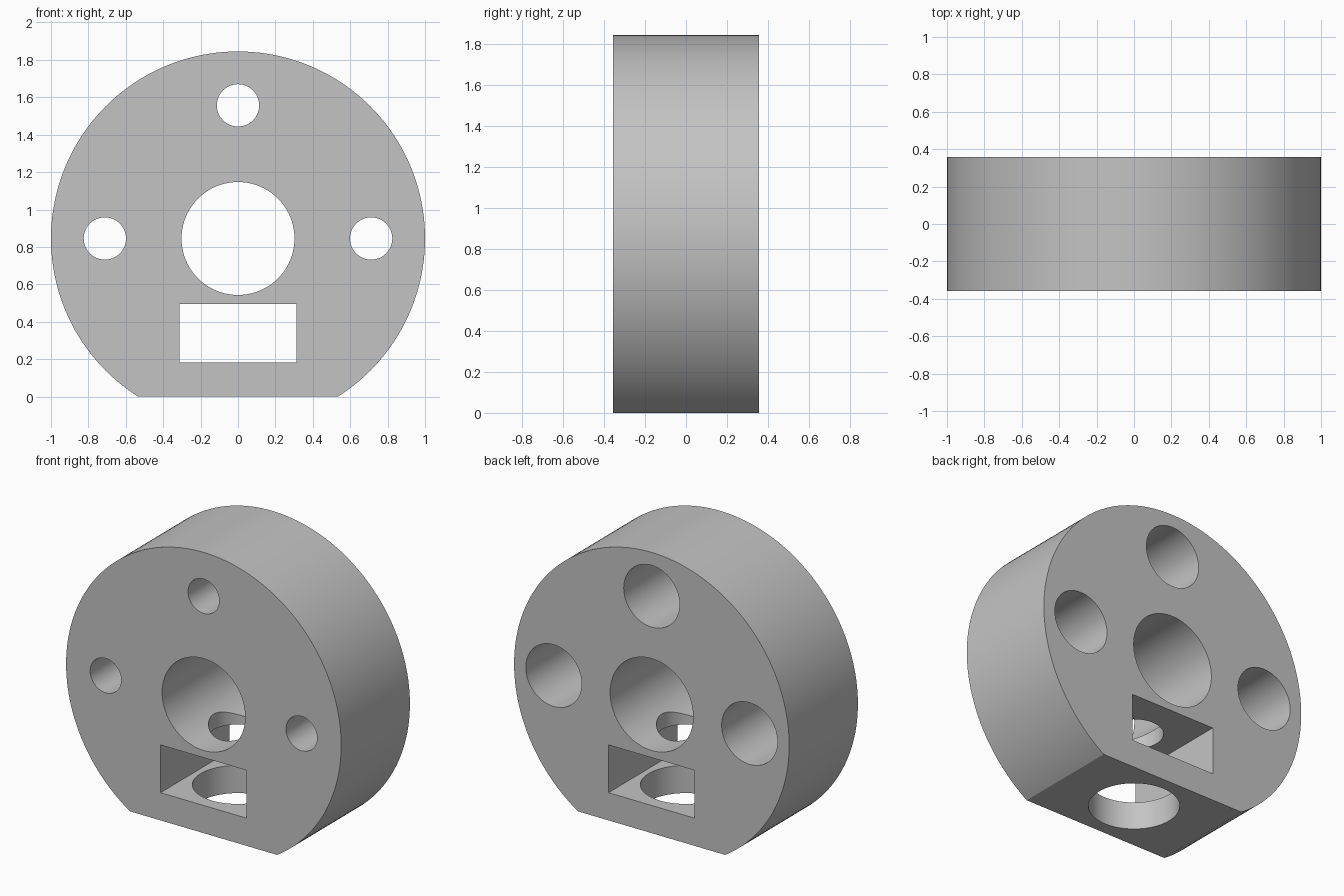
import bpy
from math import radians

if "Cube" in bpy.data.objects:
    bpy.data.objects.remove(bpy.data.objects["Cube"], do_unlink=True)

CENTRE = 0.845     # height of the disc axis
HALF = 0.357       # half thickness
BOLT = 0.712       # bolt circle radius
BORE_DEPTH = 0.462
OVER = 0.1         # cutter overshoot

grey = bpy.data.materials.new("light grey")
grey.use_nodes = True
colour = (0.55, 0.55, 0.55, 1)
grey.diffuse_color = colour
grey.node_tree.nodes["Principled BSDF"].inputs["Base Color"].default_value = colour


def cylinder(name, radius, start, end, x=0, z=CENTRE, upright=False, sides=96):
    """Round bar from start to end along y, or along z when upright."""
    mid = (start + end) / 2
    bpy.ops.mesh.primitive_cylinder_add(
        vertices=sides, radius=radius, depth=end - start,
        location=(0, 0, mid) if upright else (x, mid, z),
        rotation=(0 if upright else radians(90), 0, 0))
    ob = bpy.context.object
    ob.name = name
    bpy.ops.object.transform_apply(location=True, rotation=True, scale=True)
    return ob


def box(name, width, bottom, top):
    """Block running right through the thickness."""
    bpy.ops.mesh.primitive_cube_add(size=1, location=(0, 0, (bottom + top) / 2))
    ob = bpy.context.object
    ob.name = name
    ob.scale = (width, 2 * (HALF + OVER), top - bottom)
    bpy.ops.object.transform_apply(location=True, rotation=True, scale=True)
    return ob


# Main disc
body = cylinder("mounting_disc", 1, -HALF, HALF, sides=160)
body.data.materials.append(grey)

# Flat foot, central bore and rectangular window
cutters = [
    box("foot_cutter", 2.4, -0.5, 0),
    cylinder("centre_bore_cutter", 0.302, -HALF - OVER, HALF + OVER),
    box("window_cutter", 0.626, 0.182, 0.496),
]

# Bolt holes, narrow at the front and counterbored from the back
for side, x, z in (("left", BOLT, 0), ("right", -BOLT, 0), ("top", 0, BOLT)):
    cutters.append(cylinder(side + "_bolt_cutter", 0.113, -HALF - OVER, HALF + OVER,
                            x, CENTRE + z, sides=64))
    cutters.append(cylinder(side + "_counterbore_cutter", 0.203, HALF - BORE_DEPTH,
                            HALF + OVER, x, CENTRE + z, sides=64))

# Upright holes: foot to window, then window to central bore
cutters.append(cylinder("foot_hole_cutter", 0.272, -OVER, 0.35, upright=True))
cutters.append(cylinder("upper_hole_cutter", 0.176, 0.35, CENTRE, upright=True))

# Cut everything out of the disc
bpy.ops.object.select_all(action='DESELECT')
body.select_set(True)
bpy.context.view_layer.objects.active = body
for cutter in cutters:
    cutter.hide_render = True
    mod = body.modifiers.new(cutter.name, 'BOOLEAN')
    mod.operation = 'DIFFERENCE'
    mod.solver = 'EXACT'
    mod.object = cutter
    bpy.ops.object.modifier_apply(modifier=mod.name)
for cutter in cutters:
    bpy.data.objects.remove(cutter, do_unlink=True)

bpy.ops.object.shade_smooth_by_angle(angle=radians(30))
